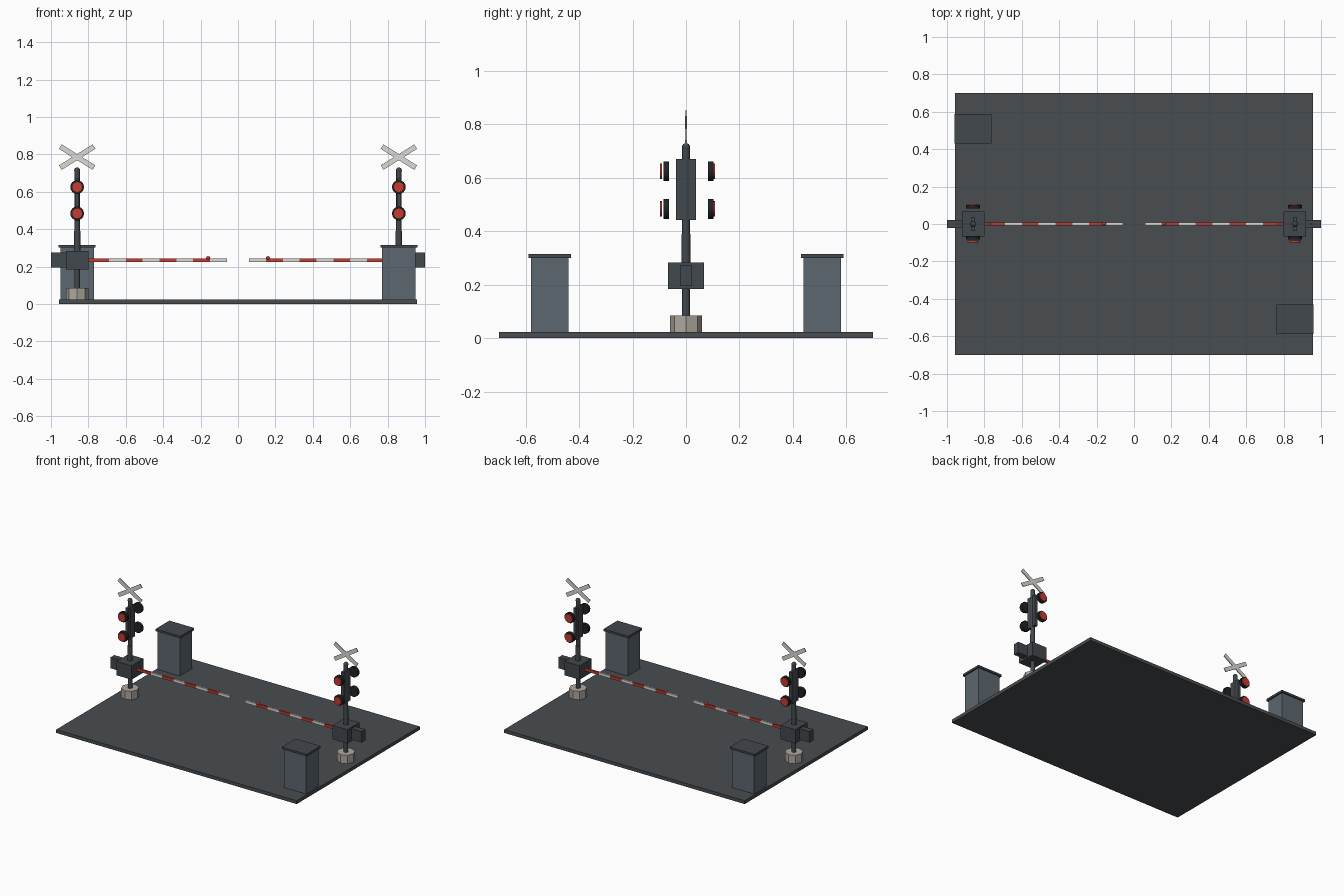
import bpy, math
from mathutils import Matrix

if "Cube" in bpy.data.objects:
    bpy.data.objects.remove(bpy.data.objects["Cube"])


def material(name, r, g, b):
    m = bpy.data.materials.new(name)
    m.diffuse_color = (r, g, b, 1)
    m.use_nodes = True
    m.node_tree.nodes["Principled BSDF"].inputs["Base Color"].default_value = m.diffuse_color
    return m


ASPHALT = material("asphalt", 0.065, 0.075, 0.08)
STEEL = material("steel", 0.055, 0.065, 0.075)
CABINET = material("cabinet_grey", 0.11, 0.135, 0.16)
CONCRETE = material("concrete", 0.42, 0.39, 0.34)
BLACK = material("black", 0.015, 0.016, 0.018)
RED = material("red", 0.55, 0.045, 0.03)
WHITE = material("white", 0.72, 0.7, 0.66)


def finish(name, mat):
    o = bpy.context.object
    o.name = name
    o.data.materials.append(mat)
    return o


def box(name, x, y, z, mat):
    """Box from (min, max) ranges on each axis."""
    r = (x, y, z)
    bpy.ops.mesh.primitive_cube_add(size=1, location=[sum(a) / 2 for a in r])
    o = finish(name, mat)
    o.data.transform(Matrix.Diagonal([abs(a[1] - a[0]) for a in r] + [1]))
    return o


def cylinder(name, radius, start, end, mat, sides, axis="z", at=(0, 0)):
    """Cylinder along z (at = x, y) or along y (at = x, z)."""
    mid, depth = (start + end) / 2, abs(end - start)
    if axis == "z":
        loc, rot = (at[0], at[1], mid), (0, 0, 0)
    else:
        loc, rot = (at[0], mid, at[1]), (math.pi / 2, 0, 0)
    bpy.ops.mesh.primitive_cylinder_add(vertices=sides, radius=radius, depth=depth,
                                        location=loc, rotation=rot)
    o = finish(name, mat)
    if sides > 8:
        bpy.ops.object.shade_smooth_by_angle(angle=math.radians(40))
    return o


# Ground slab
box("base_slab", (-0.958, 0.958), (-0.7, 0.7), (0, 0.024), ASPHALT)

for side, s in (("left", -1), ("right", 1)):
    cx = 0.86 * s

    # Equipment cabinet: back on the left, front on the right
    cy = -0.51 * s
    box(f"{side}_cabinet", (cx - 0.089, cx + 0.089), (cy - 0.07, cy + 0.07), (0.02, 0.302), CABINET)
    box(f"{side}_cabinet_roof", (cx - 0.099, cx + 0.099), (cy - 0.079, cy + 0.079), (0.301, 0.316), STEEL)

    # Footing and signal post with rounded tip
    cylinder(f"{side}_footing", 0.06, 0.02, 0.085, CONCRETE, 8, at=(cx, 0))
    cylinder(f"{side}_post", 0.015, 0.08, 0.715, STEEL, 12, at=(cx, 0))
    cylinder(f"{side}_post_sleeve", 0.017, 0.28, 0.39, STEEL, 12, at=(cx, 0))
    bpy.ops.mesh.primitive_uv_sphere_add(segments=12, ring_count=8, radius=0.016,
                                         location=(cx, 0, 0.714))
    finish(f"{side}_post_tip", STEEL)
    bpy.ops.object.shade_smooth()

    # Gate mechanism and rear counterweight
    box(f"{side}_gate_mechanism", (cx - 0.06, cx + 0.06), (-0.068, 0.068), (0.184, 0.284), STEEL)
    box(f"{side}_counterweight", (0.918 * s, 1.0 * s), (-0.021, 0.021), (0.195, 0.274), STEEL)

    # Barrier arm in alternating stripes, with tip lamp
    for i in range(8):
        a = (0.78 - 0.09 * i) * s
        start = 0.81 * s if i == 0 else a
        box(f"{side}_arm_stripe_{i + 1}", (start, a - 0.09 * s), (-0.007, 0.007),
            (0.223, 0.242), WHITE if i % 2 else RED)
    bpy.ops.mesh.primitive_uv_sphere_add(segments=10, ring_count=6, radius=0.011,
                                         location=(0.16 * s, 0, 0.245))
    finish(f"{side}_arm_lamp", RED)

    # Lamp bracket and paired lamps facing front and back
    box(f"{side}_lamp_bracket", (cx - 0.011, cx + 0.011), (-0.038, 0.038), (0.443, 0.671), STEEL)
    for face, hous, lens in (("front", (-0.064, -0.084), (-0.089, -0.098)),
                             ("back", (0.082, 0.102), (0.101, 0.108))):
        for level, z in (("lower", 0.484), ("upper", 0.625)):
            n = f"{side}_{face}_{level}"
            cylinder(n + "_lamp_housing", 0.037, *hous, BLACK, 16, "y", (cx, z))
            cylinder(n + "_lamp_lens", 0.029, *lens, RED, 16, "y", (cx, z))

    # Crossed warning boards
    for k, ang in (("a", 32), ("b", -32)):
        o = box(f"{side}_crossboard_{k}", (cx - 0.106, cx + 0.106), (-0.003, 0.003),
                (0.785 - 0.014, 0.785 + 0.014), WHITE)
        o.rotation_euler.y = math.radians(ang)
